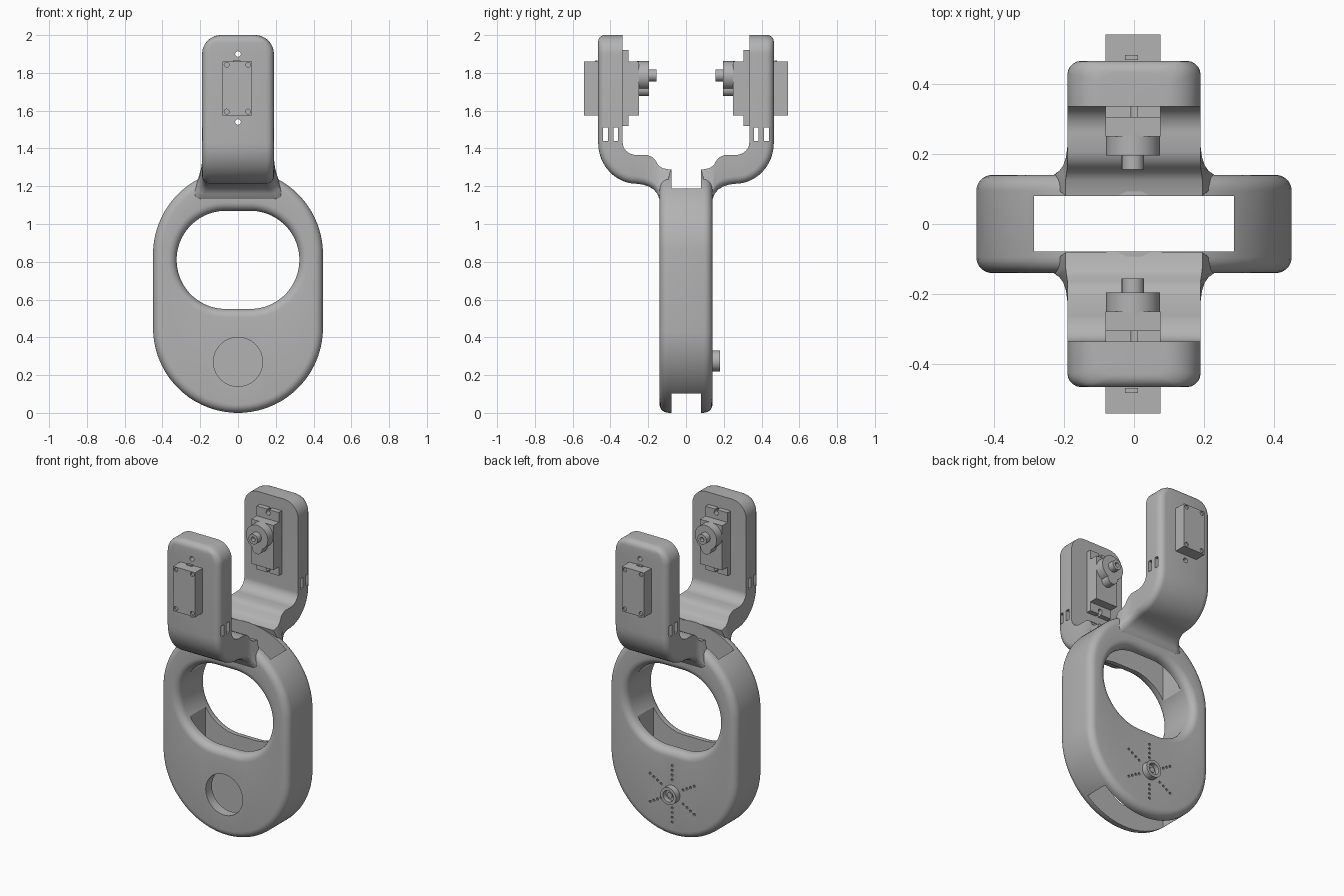
import bpy, bmesh, math
from mathutils import Matrix

if "Cube" in bpy.data.objects:
    bpy.data.objects.remove(bpy.data.objects["Cube"])

grey = bpy.data.materials.new("neutral_grey")
grey.diffuse_color = (0.45, 0.45, 0.45, 1)
grey.use_nodes = True
grey.node_tree.nodes["Principled BSDF"].inputs["Base Color"].default_value = grey.diffuse_color


def add_box(bm, x0, x1, y0, y1, z0, z1):
    m = Matrix.Translation(((x0 + x1) / 2, (y0 + y1) / 2, (z0 + z1) / 2))
    bmesh.ops.create_cube(bm, size=1, matrix=m @ Matrix.Diagonal((x1 - x0, y1 - y0, z1 - z0, 1)))


def add_cyl(bm, x, z, r, y0, y1, n=32):
    m = Matrix.Translation((x, (y0 + y1) / 2, z)) @ Matrix.Rotation(math.pi / 2, 4, 'X')
    bmesh.ops.create_cone(bm, cap_ends=True, segments=n, radius1=r, radius2=r,
                          depth=abs(y1 - y0), matrix=m)


def finish(name, bm, cutter=None, side=1):
    """Turn a bmesh into an object, mirror it to a side, cut it and shade it."""
    for part in (bm, cutter):
        if part:
            bmesh.ops.scale(part, vec=(1, side, 1), verts=part.verts)
            bmesh.ops.recalc_face_normals(part, faces=part.faces)
    obs = []
    for n, part in ((name, bm), (name + "_cutter", cutter)):
        if part:
            me = bpy.data.meshes.new(n)
            part.to_mesh(me)
            part.free()
            me.materials.append(grey)
            ob = bpy.data.objects.new(n, me)
            bpy.context.collection.objects.link(ob)
            obs.append(ob)
    ob = obs[0]
    bpy.ops.object.select_all(action='DESELECT')
    bpy.context.view_layer.objects.active = ob
    ob.select_set(True)
    if cutter:
        mod = ob.modifiers.new("cut", 'BOOLEAN')
        mod.operation, mod.solver, mod.object = 'DIFFERENCE', 'EXACT', obs[1]
        mod.use_self = True
        bpy.ops.object.modifier_apply(modifier=mod.name)
        bpy.data.objects.remove(obs[1])
    bpy.ops.object.shade_smooth_by_angle(angle=math.radians(32))
    return ob


def skin(bm, rings, close):
    """Join rings of equal point count with quads."""
    vs = [[bm.verts.new(p) for p in r] for r in rings]
    n = len(rings[0])
    for i in range(len(vs) if close else len(vs) - 1):
        a, b = vs[i], vs[(i + 1) % len(vs)]
        for j in range(n):
            k = (j + 1) % n
            bm.faces.new((a[j], a[k], b[k], b[j]))
    if not close:
        bm.faces.new(vs[0])
        bm.faces.new(vs[-1][::-1])


# Frame body: tall stadium with a wide oval opening, rounded edges
def oval(r, cx, z0, z1, y, n=64):
    pts = []
    for i in range(n):
        a = 2 * math.pi * (i + 0.5) / n
        c, s = math.cos(a), math.sin(a)
        pts.append((r * c + math.copysign(cx, c), y, r * s + (z1 if s > 0 else z0)))
    return pts


F, D = 0.045, 0.14
steps = [math.pi / 2 * i / 6 for i in range(7)]
edge = [(-D + F - F * math.cos(a), F - F * math.sin(a)) for a in steps]
edge += [(-y, o) for y, o in reversed(edge)]
rings = [oval(0.45 - o, 0, 0.45, 0.84, y) for y, o in edge]
rings += [oval(0.26 + o, 0.065, 0.81, 0.81, y) for y, o in reversed(edge)]
body = bmesh.new()
skin(body, rings, True)

# Through slot, front access hole, and rear mounting holes in a star pattern
cut = bmesh.new()
add_box(cut, -0.285, 0.285, -0.078, 0.08, -0.1, 1.5)
add_cyl(cut, 0, 0.27, 0.13, -0.3, -0.02, 64)
for k in range(6):
    a = math.radians(60 * k + 30)
    for d in (0.09, 0.12, 0.15, 0.18):
        add_cyl(cut, d * math.cos(a), 0.275 + d * math.sin(a), 0.008, 0.125, 0.2, 10)
finish("frame_body", body, cut)

# Rear hub with a bored centre
hub, bore = bmesh.new(), bmesh.new()
add_cyl(hub, 0, 0.275, 0.055, 0.13, 0.18, 40)
add_cyl(bore, 0, 0.275, 0.036, 0.15, 0.25, 32)
finish("rear_hub", hub, bore)
pin = bmesh.new()
add_cyl(pin, 0, 0.275, 0.018, 0.14, 0.165, 16)
finish("hub_screw", pin)


# Arm: swept section with rounded outer edges
def section(o, i, wo, wi, r=0.04):
    length = math.dist(o, i)
    half = [(0.0, 1.0)]
    for k in range(6):
        a = math.pi / 2 * k / 5
        half.append((r - r * math.cos(a), (r - r * math.sin(a)) / length))
    pts = []
    for inset, t in half:
        w = wo + (wi - wo) * t - inset
        pts.append((w, o[0] + (i[0] - o[0]) * t, o[1] + (i[1] - o[1]) * t))
    return pts + [(-x, y, z) for x, y, z in reversed(pts)]


def arm_rings():
    out = []
    for k in range(13):                       # rounded top corners
        a = math.pi / 2 * (1 - k / 12)
        z, w = 1.9 + 0.1 * math.sin(a), 0.09 + 0.1 * math.cos(a)
        dz = max(0, z - 1.965)
        inset = 0.035 - math.sqrt(max(0, 0.035 ** 2 - dz * dz))
        out.append(section((-0.465 + inset, z), (-0.335, z), w, w))
    for k in range(13):                       # bend toward the body
        a = math.pi / 2 * k / 12
        c, s = math.cos(a), math.sin(a)
        out.append(section((-0.26 - 0.205 * c, 1.43 - 0.217 * s),
                           (-0.26 - 0.075 * c, 1.43 - 0.065 * s), 0.19, 0.19))
    neck = [(-0.225, 1.208, -0.205, 1.365, 0.19, 0.19),
            (-0.195, 1.198, -0.18, 1.355, 0.195, 0.19),
            (-0.17, 1.182, -0.162, 1.338, 0.205, 0.19),
            (-0.152, 1.16, -0.148, 1.312, 0.22, 0.192),
            (-0.142, 1.135, -0.125, 1.296, 0.24, 0.195),
            (-0.125, 1.12, -0.08, 1.287, 0.25, 0.195)]
    out += [section(n[:2], n[2:4], n[4], n[5]) for n in neck]
    return out


X = -0.003
for label, side in (("front", 1), ("rear", -1)):
    arm, cut = bmesh.new(), bmesh.new()
    skin(arm, arm_rings(), False)
    for y in (-0.44, -0.385):                 # cable windows
        add_box(cut, -0.4, 0.4, y, y + 0.026, 1.44, 1.51)
    for z in (1.54, 1.9):                     # mounting screw holes
        add_cyl(cut, 0, z, 0.015, -0.6, -0.2, 16)
    finish(label + "_arm", arm, cut, side)

    # Motor case with corner screw recesses
    case, cut = bmesh.new(), bmesh.new()
    add_box(case, X - 0.078, X + 0.078, -0.54, -0.25, 1.575, 1.86)
    for x in (-0.057, 0.057):
        for z in (1.595, 1.843):
            add_cyl(cut, X + x, z, 0.013, -0.6, -0.53, 16)
    finish(label + "_motor_case", case, cut, side)

    # Mounting flange with notched screw holes
    flange, cut = bmesh.new(), bmesh.new()
    add_box(flange, X - 0.078, X + 0.078, -0.337, -0.304, 1.518, 1.922)
    for z, e in ((1.54, -0.06), (1.9, 0.06)):
        add_cyl(cut, 0, z, 0.015, -0.6, -0.2, 16)
        add_box(cut, -0.008, 0.008, -0.6, -0.2, min(z, z + e), max(z, z + e))
    finish(label + "_motor_flange", flange, cut, side)

    # Gear housing and output shaft
    for name, z, r, y0, y1 in (("gear_housing", 1.785, 0.077, -0.26, -0.195),
                               ("idler_housing", 1.713, 0.036, -0.26, -0.195)):
        bm = bmesh.new()
        add_cyl(bm, X, z, r, y0, y1, 40)
        finish(label + "_" + name, bm, None, side)
    shaft, cut = bmesh.new(), bmesh.new()
    add_cyl(shaft, X, 1.787, 0.032, -0.2, -0.156, 24)
    add_cyl(cut, X, 1.787, 0.014, -0.18, -0.1, 16)
    finish(label + "_output_shaft", shaft, cut, side)

    # Cable outlet on top of the case
    tab = bmesh.new()
    add_box(tab, -0.026, 0.012, -0.482, -0.468, 1.855, 1.866)
    finish(label + "_cable_outlet", tab, None, side)
